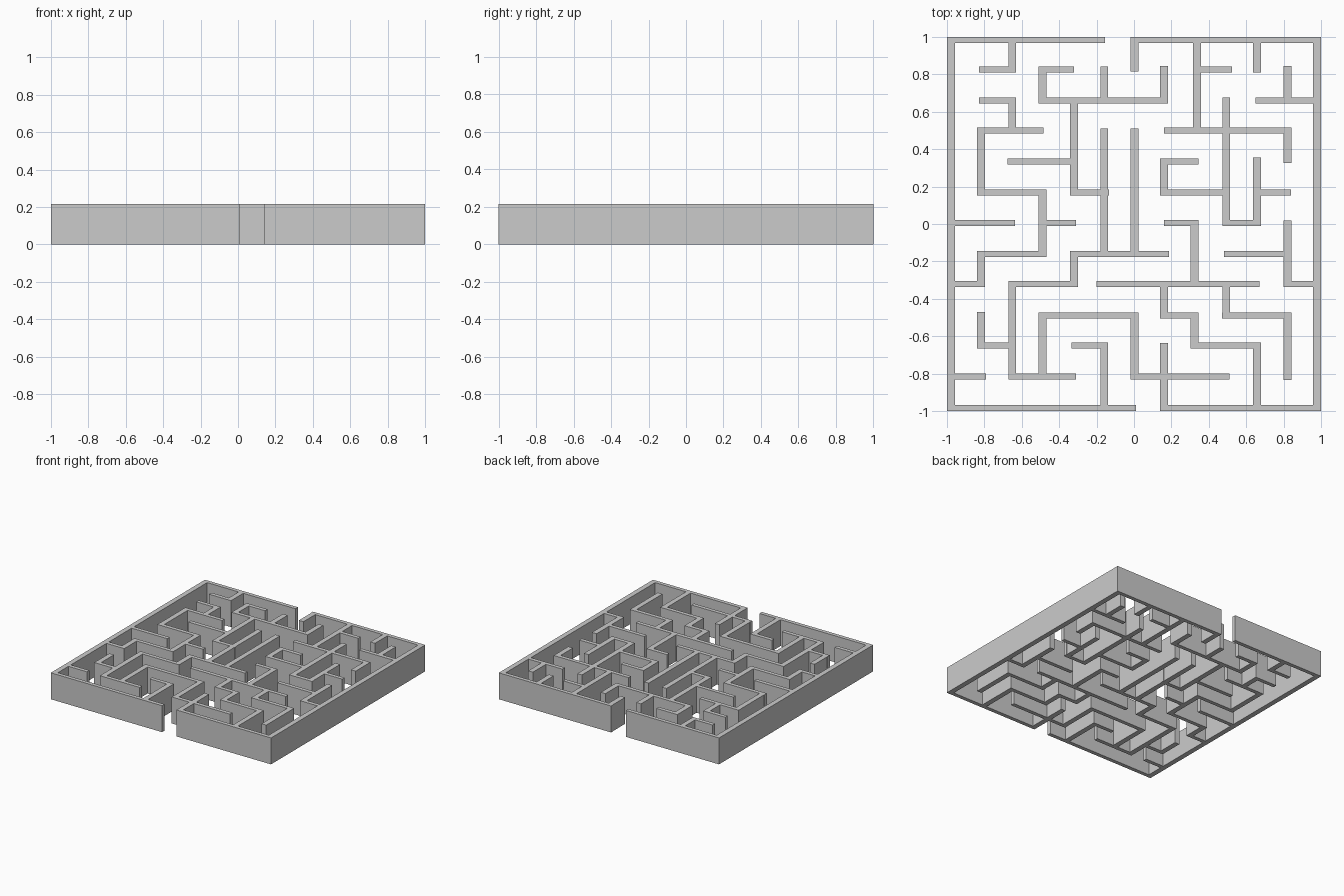
import bpy
import bmesh

HEIGHT = 0.217
HALF_ROW, HALF_COL = 0.016, 0.021

# Walls running along x: centre line y -> (start x, end x)
rows = {
    0.984: [(-1, -0.155), (-0.02, 1)],
    0.825: [(-0.83, -0.635), (-0.505, -0.32), (0.34, 0.525)],
    0.66: [(-0.83, -0.635), (-0.505, 0.18), (0.65, 1)],
    0.5: [(-0.84, -0.485), (0.16, 0.84)],
    0.335: [(-0.675, -0.305), (0.14, 0.345)],
    0.168: [(-0.84, -0.475), (-0.34, -0.135), (0.14, 0.51), (0.64, 0.84)],
    0.005: [(-1, -0.635), (-0.51, -0.31), (0.16, 0.345), (0.475, 0.68)],
    -0.16: [(-0.84, -0.475), (-0.34, 0.187), (0.48, 0.84)],
    -0.322: [(-1, -0.8), (-0.67, -0.3), (-0.2, 0.67), (0.8, 1)],
    -0.488: [(-0.51, 0.02), (0.14, 0.34), (0.47, 0.84)],
    -0.65: [(-0.84, -0.635), (-0.335, -0.145), (0.305, 0.675)],
    -0.816: [(-1, -0.79), (-0.67, -0.31), (-0.02, 0.51)],
    -0.984: [(-1, 0.01), (0.147, 1)],
}
# Walls running along y: centre line x -> (start y, end y)
cols = {
    -0.979: [(-1, 1)],
    -0.818: [(0.152, 0.516), (-0.338, -0.144), (-0.666, -0.47)],
    -0.651: [(0.809, 1), (0.484, 0.676), (-0.832, -0.306)],
    -0.489: [(0.644, 0.841), (-0.176, 0.184), (-0.832, -0.472)],
    -0.32: [(0.152, 0.676), (-0.338, -0.144)],
    -0.159: [(0.644, 0.841), (-0.176, 0.51), (-1, -0.634)],
    0.003: [(0.815, 1), (-0.176, 0.51), (-0.832, -0.472)],
    0.161: [(0.644, 0.846), (0.152, 0.351), (-0.504, -0.306), (-1, -0.635)],
    0.337: [(0.484, 1)],
    0.324: [(-0.338, 0.021), (-0.666, -0.472)],
    0.493: [(-0.011, 0.676), (-0.504, -0.306)],
    0.657: [(0.809, 1), (-0.011, 0.355), (-1, -0.634)],
    0.82: [(0.644, 0.846), (0.325, 0.516), (-0.338, 0.02), (-0.835, -0.472)],
    0.979: [(-1, 1)],
}

# Wall footprints as rectangles (x0, x1, y0, y1)
rects = [(a, b, y - HALF_ROW, y + HALF_ROW) for y, spans in rows.items() for a, b in spans]
rects += [(x - HALF_COL, x + HALF_COL, a, b) for x, spans in cols.items() for a, b in spans]
rects = [tuple(round(v, 3) for v in r) for r in rects]

# Merge the footprints into one clean plan: split at every wall edge, fill covered cells once
xs = sorted({v for r in rects for v in r[:2]})
ys = sorted({v for r in rects for v in r[2:]})
xi = {v: i for i, v in enumerate(xs)}
yi = {v: i for i, v in enumerate(ys)}
cells = {(i, j) for x0, x1, y0, y1 in rects
         for i in range(xi[x0], xi[x1]) for j in range(yi[y0], yi[y1])}

bm = bmesh.new()
verts = {}


def corner(i, j):
    if (i, j) not in verts:
        verts[i, j] = bm.verts.new((xs[i], ys[j], 0))
    return verts[i, j]


for i, j in sorted(cells):
    bm.faces.new([corner(i, j), corner(i + 1, j), corner(i + 1, j + 1), corner(i, j + 1)])

# Raise the plan into closed walls
raised = bmesh.ops.extrude_face_region(bm, geom=bm.faces[:], use_keep_orig=True)
top = [g for g in raised["geom"] if isinstance(g, bmesh.types.BMVert)]
bmesh.ops.translate(bm, verts=top, vec=(0, 0, HEIGHT))
bmesh.ops.recalc_face_normals(bm, faces=bm.faces[:])
bmesh.ops.dissolve_limit(bm, angle_limit=0.01, verts=bm.verts[:], edges=bm.edges[:])

mesh = bpy.data.meshes.new("maze_walls")
bm.to_mesh(mesh)
bm.free()
bpy.context.collection.objects.link(bpy.data.objects.new("maze_walls", mesh))
